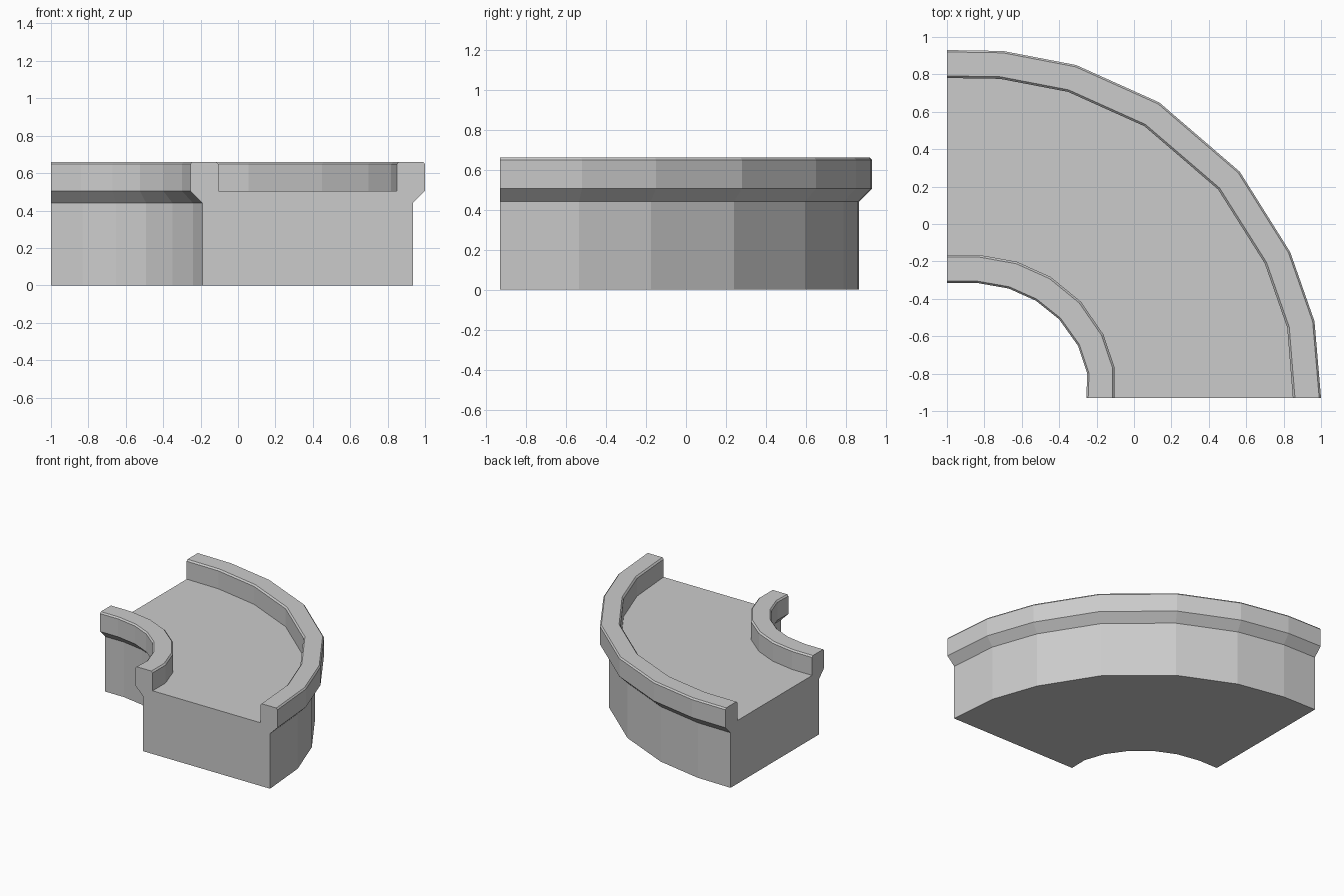
import bpy, bmesh
from mathutils import Vector

if "Cube" in bpy.data.objects:
    bpy.data.objects.remove(bpy.data.objects["Cube"])

# Plan-view stations along the bend: inner edge and outer edge of the rims
inner = [(-1, -.315), (-.84, -.315), (-.67, -.345), (-.525, -.41),
         (-.40, -.51), (-.30, -.65), (-.25, -.80), (-.255, -.93)]
outer = [(-1, .93), (-.70, .925), (-.31, .85), (.135, .65),
         (.565, .28), (.835, -.15), (.965, -.52), (1.0, -.93)]

# Half of the cross-section: (fraction across the width, height)
half = [(.052, 0), (.052, .44), (0, .505), (0, .648), (.008, .66),
        (.111, .66), (.120, .648), (.120, .505)]
profile = half + [(1 - t, z) for t, z in reversed(half)]

# Sweep the cross-section through the stations
bm = bmesh.new()
rings = []
for a, b in zip(inner, outer):
    a, b = Vector(a), Vector(b)
    rings.append([bm.verts.new((*a.lerp(b, t), z)) for t, z in profile])
n = len(profile)
for r, s in zip(rings, rings[1:]):
    for i in range(n):
        j = (i + 1) % n
        bm.faces.new((r[i], r[j], s[j], s[i]))

# Close both ends
bm.faces.new(rings[0])
bm.faces.new(rings[-1][::-1])
bmesh.ops.recalc_face_normals(bm, faces=bm.faces)

mesh = bpy.data.meshes.new("curved_wall_walkway")
bm.to_mesh(mesh)
bm.free()
bpy.context.collection.objects.link(bpy.data.objects.new("curved_wall_walkway", mesh))
